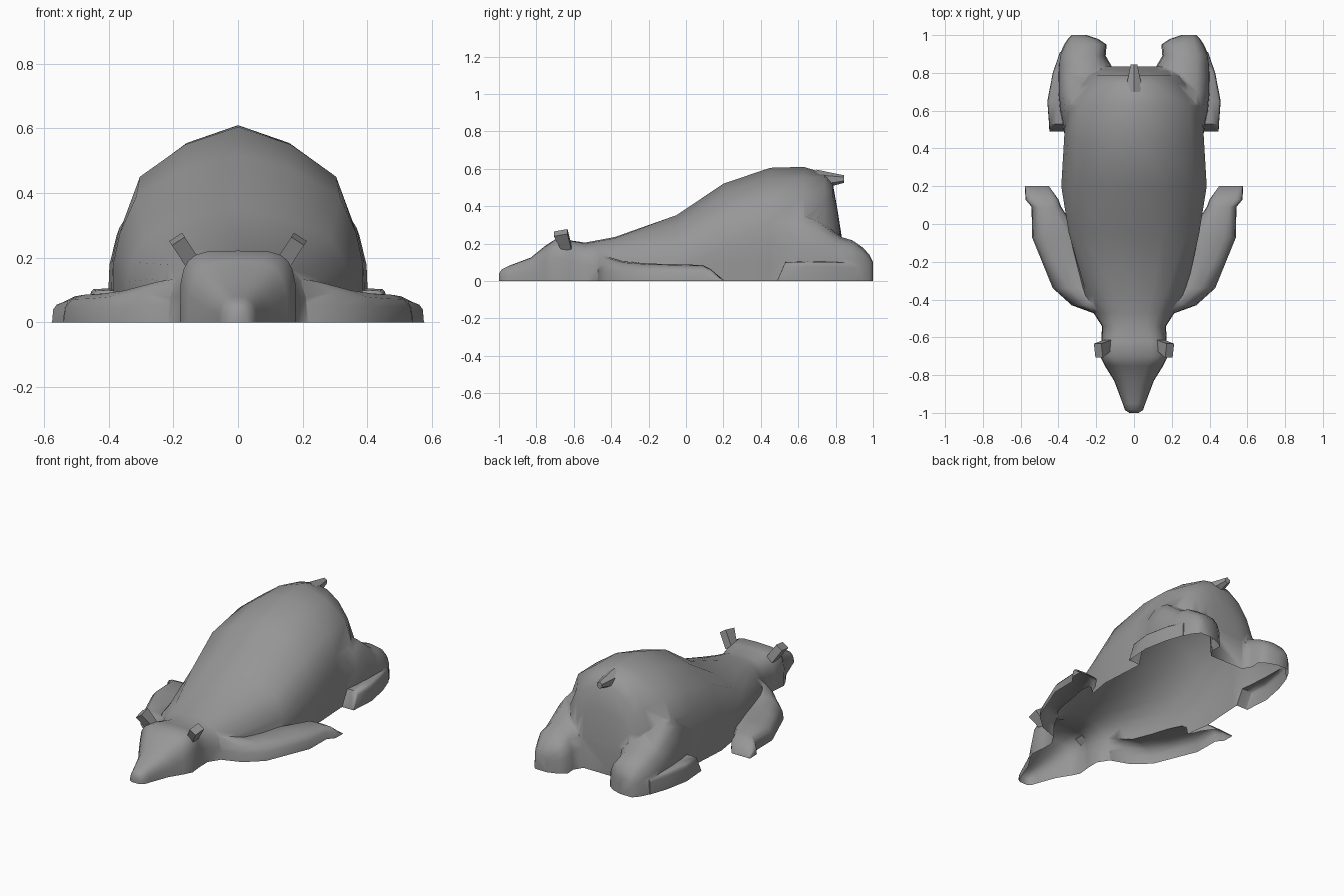
import bpy, bmesh, math
from mathutils import Matrix, Vector

if "Cube" in bpy.data.objects:
    bpy.data.objects.remove(bpy.data.objects["Cube"])

grey = bpy.data.materials.new("dark grey")
grey.diffuse_color = (.31, .31, .31, 1)
grey.use_nodes = True
grey.node_tree.nodes["Principled BSDF"].inputs["Base Color"].default_value = grey.diffuse_color
# half outline of the torso section, ground to ridge, as fractions of width and height
TORSO = [(1, 0), (1, .18), (1, .36), (.95, .53), (.82, .745), (.44, .91), (0, 1)]


def make_object(name, bm):
    bmesh.ops.recalc_face_normals(bm, faces=bm.faces[:])
    me = bpy.data.meshes.new(name)
    bm.to_mesh(me)
    bm.free()
    me.materials.append(grey)
    ob = bpy.data.objects.new(name, me)
    bpy.context.collection.objects.link(ob)
    return ob


def activate(ob):
    bpy.ops.object.select_all(action='DESELECT')
    ob.select_set(True)
    bpy.context.view_layer.objects.active = ob


def arch(segs, n):
    """Open arch of unit width and height: superellipse, or torso outline if n is 0."""
    if n == 0:
        return TORSO + [(-x, z) for x, z in TORSO[-2::-1]]
    pts = []
    for i in range(segs + 1):
        a = math.pi * i / segs
        ca, sa = math.cos(a), (0 if i in (0, segs) else math.sin(a))
        pts.append((math.copysign(abs(ca) ** (2 / n), ca), sa ** (2 / n)))
    return pts


def loft(name, stations, segs, side=1):
    """Closed skin over arched sections (y, x0, x1, height, squareness)."""
    bm = bmesh.new()
    rings = []
    for y, x0, x1, h, n in stations:
        c, w = (x0 + x1) / 2, (x1 - x0) / 2
        rings.append([bm.verts.new((side * (c + w * x), y, h * z)) for x, z in arch(segs, n)])
    for a, b in zip(rings, rings[1:]):
        for i in range(segs + 1):
            j = (i + 1) % (segs + 1)
            bm.faces.new((a[i], a[j], b[j], b[i]))
    bm.faces.new(rings[0])
    bm.faces.new(rings[-1])
    return make_object(name, bm)


# torso and head: (y, half width, height, squareness)
spine = [(-1, .025, .04, 2.4), (-.985, .048, .062, 2.5), (-.95, .06, .08, 2.6),
         (-.83, .105, .125, 2.8), (-.75, .155, .19, 3.2), (-.70, .18, .222, 4.5),
         (-.62, .172, .217, 4), (-.54, .17, .205, 3), (-.47, .215, .218, 2.6),
         (-.38, .28, .235, 2.5), (-.05, .345, .352, 0), (.2, .385, .52, 0),
         (.45, .37, .605, 0), (.63, .36, .61, 0), (.74, .315, .575, 2.2),
         (.785, .27, .52, 2.2), (.81, .24, .38, 2.3), (.835, .2, .22, 2.6)]
body = loft("body", [(y, -w, w, h, n) for y, w, h, n in spine], 12)

# limbs: (y, inner x, outer x, height, squareness)
foreleg = [(-.47, .06, .22, .15, 2), (-.43, .08, .33, .135, 2), (-.34, .14, .43, .105, 2.5),
           (-.2, .22, .487, .093, 3), (-.07, .28, .54, .09, 3), (.09, .385, .542, .085, 3),
           (.13, .40, .575, .065, 4), (.2, .45, .577, .006, 4)]
haunch = [(.44, .14, .36, .3, 3), (.60, .12, .395, .37, 3), (.70, .115, .405, .34, 3),
          (.79, .11, .405, .265, 3), (.83, .115, .403, .235, 3),
          (.89, .15, .397, .217, 3), (.95, .145, .37, .175, 3.2),
          (.98, .19, .35, .14, 3.2), (1, .25, .33, .10, 3)]
foot = [(.49, .36, .448, .008, 6), (.53, .36, .45, .10, 7), (.65, .36, .459, .105, 7),
        (.8, .34, .43, .102, 7), (.91, .29, .392, .095, 7)]

for side in (1, -1):
    for name, st in (("front_leg", foreleg), ("hind_leg", haunch), ("hind_foot", foot)):
        limb = loft(name, st, 8, side)
        mod = body.modifiers.new(name, 'BOOLEAN')
        mod.operation = 'UNION'
        mod.solver = 'EXACT'
        mod.object = limb
        activate(body)
        bpy.ops.object.modifier_apply(modifier=mod.name)
        bpy.data.objects.remove(limb)

# open underside
bm = bmesh.new()
bm.from_mesh(body.data)
flat = [f for f in bm.faces if all(v.co.z < 1e-3 for v in f.verts)]
bmesh.ops.delete(bm, geom=flat, context='FACES')
bm.to_mesh(body.data)
bm.free()
activate(body)
bpy.ops.object.shade_smooth_by_angle(angle=math.radians(62))

# ears, set back at the root
for side in (1, -1):
    bm = bmesh.new()
    bmesh.ops.create_cube(bm, size=1)
    for v in bm.verts:
        if v.co.z < 0:
            v.co.y = v.co.y * .7 + .15
    bmesh.ops.transform(bm, verts=bm.verts[:], matrix=Matrix.Translation((side * .162, -.66, .217))
                        @ Matrix.Rotation(side * math.radians(33), 4, 'Y')
                        @ Matrix.Rotation(math.radians(12), 4, 'X')
                        @ Matrix.Diagonal((.047, .075, .1, 1)))
    make_object("ear", bm)

# tail
bm = bmesh.new()
a, b = Vector((0, .70, .54)), Vector((0, .845, .545))
d = b - a
bmesh.ops.create_cone(bm, cap_ends=True, segments=6, radius1=.055, radius2=.02, depth=d.length,
                      matrix=Matrix.Translation((a + b) / 2) @ d.to_track_quat('Z', 'Y').to_matrix().to_4x4())
tail = make_object("tail", bm)
activate(tail)
bpy.ops.object.shade_smooth_by_angle(angle=math.radians(40))
